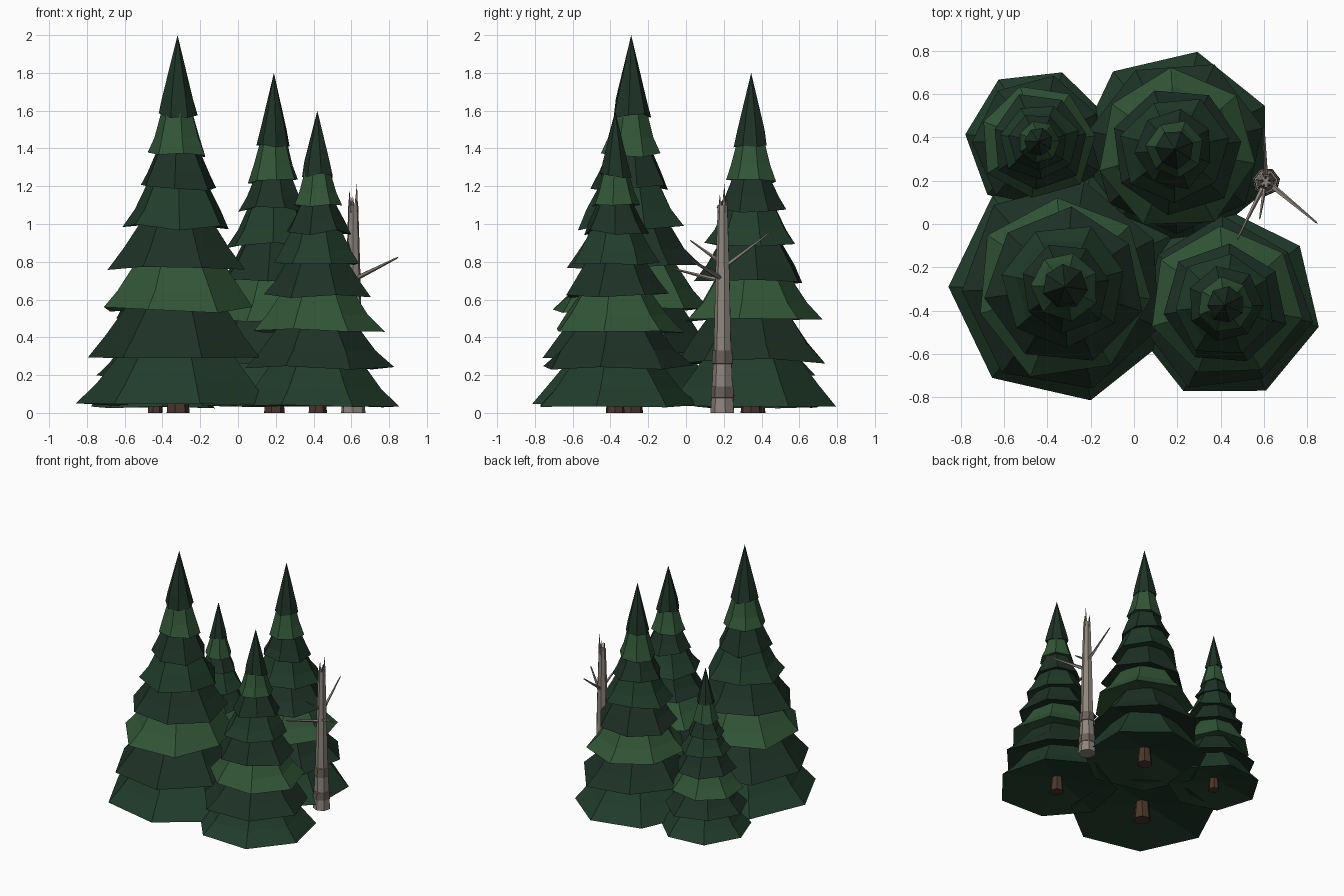
import bpy, bmesh, math, random
from mathutils import Vector

if "Cube" in bpy.data.objects:
    bpy.data.objects.remove(bpy.data.objects["Cube"])

random.seed(11)


def material(name, rgb):
    m = bpy.data.materials.new(name)
    m.diffuse_color = (*rgb, 1)
    m.use_nodes = True
    m.node_tree.nodes["Principled BSDF"].inputs["Base Color"].default_value = m.diffuse_color
    return m


LIGHT = material("light_needles", (.031, .092, .038))
MID = material("mid_needles", (.015, .046, .024))
DARK = material("dark_needles", (.013, .032, .02))
BROWN = material("brown_bark", (.07, .036, .024))
GREY = material("dead_wood", (.27, .235, .2))
BAND = material("dead_bark", (.14, .115, .1))


def ring(centre, radius, sides, phase=0.0, jitter=0.0, droop=0.0):
    """Horizontal ring of points with a little irregularity."""
    pts = []
    for i in range(sides):
        a = phase + math.tau * i / sides
        r = radius * (1 + random.uniform(-jitter, jitter))
        pts.append(Vector(centre) + Vector((r * math.cos(a), r * math.sin(a),
                                            random.uniform(-droop, droop))))
    return pts


def loft(name, rings, mats, tip=None, bands=(), hollow=None):
    """Skin a stack of rings; the bottom is flat or sunk to a point, the top flat or a tip."""
    bm = bmesh.new()
    rows = [[bm.verts.new(p) for p in r] for r in rings]
    n = len(rows[0])

    def cap(row, apex):
        if apex is None:
            bm.faces.new(row)
            return
        t = bm.verts.new(apex)
        for i in range(n):
            bm.faces.new((row[i], row[(i + 1) % n], t))

    for k, (lo, hi) in enumerate(zip(rows, rows[1:])):
        for i in range(n):
            j = (i + 1) % n
            f = bm.faces.new((lo[i], lo[j], hi[j], hi[i]))
            f.material_index = 1 if k in bands else 0
    cap(rows[0][::-1], hollow)
    cap(rows[-1], tip)
    bmesh.ops.recalc_face_normals(bm, faces=bm.faces)
    mesh = bpy.data.meshes.new(name)
    bm.to_mesh(mesh)
    bm.free()
    for m in mats:
        mesh.materials.append(m)
    ob = bpy.data.objects.new(name, mesh)
    bpy.context.collection.objects.link(ob)
    return ob


# Tier rim heights (share of tree height), rim radii (share of base radius), colours
TIER_Z = [.022, .152, .272, .387, .492, .597, .682, .785]
TIER_R = [1, .89, .79, .66, .54, .40, .29, .195]
TIER_M = [MID, DARK, LIGHT, DARK, MID, DARK, LIGHT, DARK]


def fir(name, x, y, height, radius, phase):
    # short tapered trunk
    w = .032 * height
    loft(name + "_trunk", [ring((x, y, 0), w, 7), ring((x, y, .12 * height), w * .65, 7)], [BROWN])
    # overlapping skirts of needles with sunken undersides
    for k, (fz, fr, m) in enumerate(zip(TIER_Z, TIER_R, TIER_M)):
        z, r = fz * height, fr * radius
        first = k == 0
        last = k == len(TIER_Z) - 1
        ph = math.radians(phase) + (0 if first else random.uniform(-.35, .35))
        gap = (1 - fz if last else TIER_Z[k + 1] - fz) * height
        under = (x, y, z + .2 * r)
        rings = [ring((x, y, z), r, 7, ph, .01 if first else .06, (.005 if first else .009) * height)]
        if last:
            rings.append(ring((x, y, z + gap * .22), r * .8, 7, ph, .05))
            loft(name + "_top", rings, [m], tip=(x, y, height), hollow=under)
        else:
            rings.append(ring((x, y, z + gap * .45), r * .8, 7, ph, .03))
            rings.append(ring((x, y, z + gap * 1.2), r * .52, 7, ph, .03))
            loft(f"{name}_skirt_{k + 1}", rings, [m], hollow=under)


fir("tall_fir", -.32, -.29, 2.0, .538, 180)
fir("back_fir", .19, .345, 1.8, .46, 25.7)
fir("front_fir", .42, -.375, 1.6, .442, -13)
fir("small_fir", -.44, .38, 1.3, .34, 20)

# Dead trunk with two darker bark bands
DX, DY = .61, .195
profile = [(0, .066), (.08, .06), (.081, .064), (.14, .062), (.141, .057), (.26, .052),
           (.261, .058), (.33, .055), (.331, .048), (.7, .04), (1.1, .027)]
loft("dead_trunk", [ring((DX, DY, z), r, 7, .2) for z, r in profile],
     [GREY, BAND], bands=(2, 6))

# Splintered top
for i, top in enumerate((1.22, 1.15, 1.18, 1.14, 1.16)):
    a = math.tau * i / 5 + .4
    px, py = DX + .017 * math.cos(a), DY + .017 * math.sin(a)
    loft(f"splinter_{i + 1}", [ring((px, py, 1.06), .012, 4, a)], [GREY],
         tip=(px + .004 * math.cos(a), py + .004 * math.sin(a), top))

# Bare branches
BRANCHES = [((.62, .19, .71), (.85, .0, .825), .014),
            ((.60, .18, .70), (.475, -.075, .765), .013),
            ((.605, .18, .80), (.58, .02, .915), .011),
            ((.61, .21, .78), (.60, .45, .96), .012)]
for i, (start, end, r) in enumerate(BRANCHES):
    s, e = Vector(start), Vector(end)
    turn = (e - s).to_track_quat('Z', 'Y')
    base = [s + turn @ p for p in ring((0, 0, 0), r, 5)]
    outer = [s.lerp(e, .95) + turn @ p for p in ring((0, 0, 0), r * .35, 5)]
    loft(f"dead_branch_{i + 1}", [base, outer], [GREY], tip=e)
